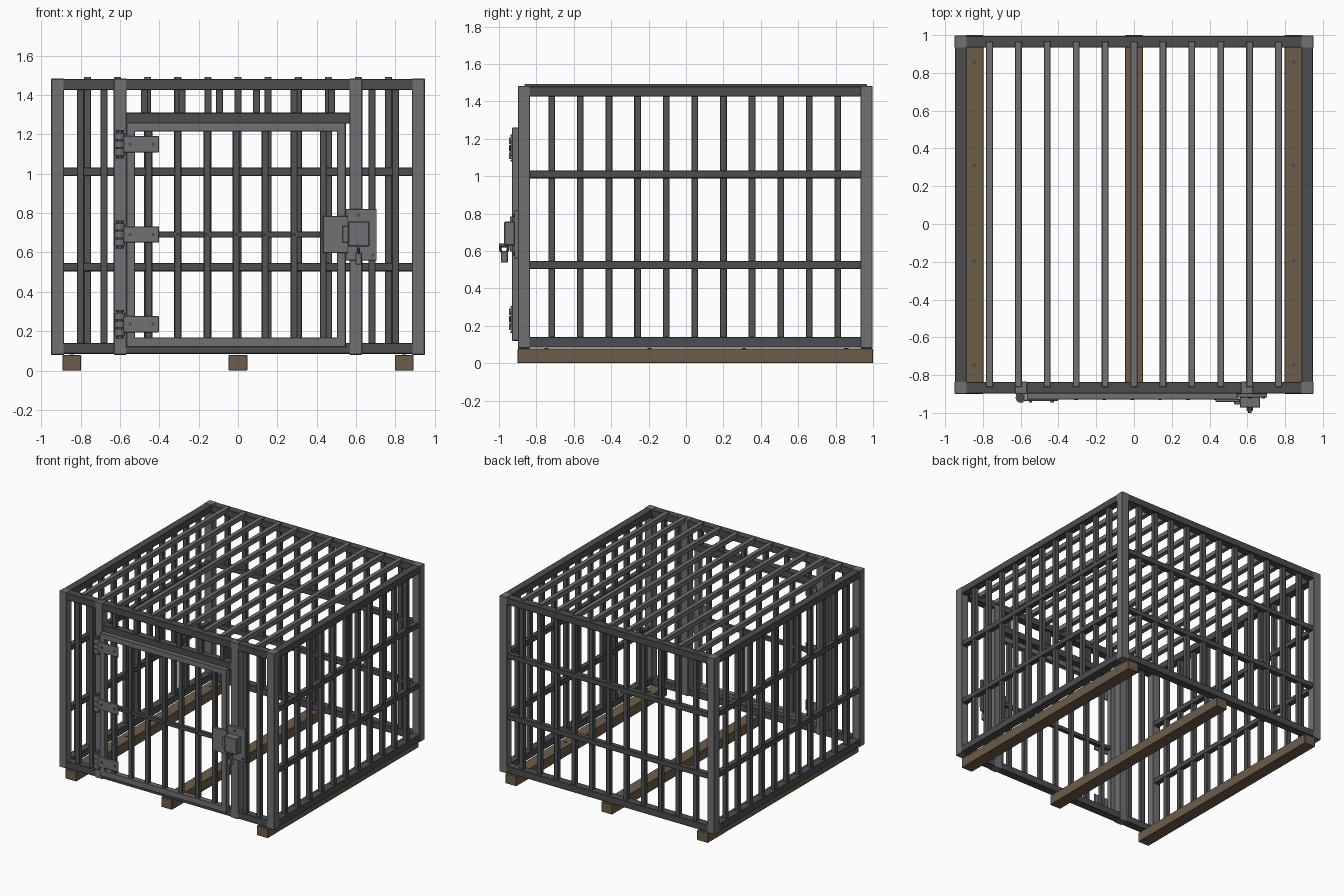
import bpy, bmesh
from math import pi, radians
from mathutils import Matrix

if "Cube" in bpy.data.objects:
    bpy.data.objects.remove(bpy.data.objects["Cube"])


def material(name, r, g, b):
    m = bpy.data.materials.new(name)
    m.diffuse_color = (r, g, b, 1)
    m.use_nodes = True
    m.node_tree.nodes["Principled BSDF"].inputs["Base Color"].default_value = m.diffuse_color
    return m


wood = material("wood", 0.155, 0.11, 0.067)
steel = material("steel", 0.165, 0.167, 0.178)
dark = material("dark_steel", 0.073, 0.074, 0.08)
bar = material("bar_steel", 0.088, 0.089, 0.096)


def finish(name, bm, bevel, mat):
    me = bpy.data.meshes.new(name)
    bmesh.ops.recalc_face_normals(bm, faces=bm.faces)
    bm.to_mesh(me)
    bm.free()
    ob = bpy.data.objects.new(name, me)
    bpy.context.collection.objects.link(ob)
    me.materials.append(mat)
    if bevel:
        m = ob.modifiers.new("bevel", 'BEVEL')
        m.width, m.segments, m.limit_method = bevel, 1, 'ANGLE'
    return ob


def boxes(name, items, mat=steel, bevel=0.003):
    """Each item: x0, x1, y0, y1, z0, z1."""
    bm = bmesh.new()
    for x0, x1, y0, y1, z0, z1 in items:
        mx = Matrix.Translation(((x0 + x1) / 2, (y0 + y1) / 2, (z0 + z1) / 2))
        mx = mx @ Matrix.Diagonal((x1 - x0, y1 - y0, z1 - z0, 1))
        bmesh.ops.create_cube(bm, size=1, matrix=mx)
    return finish(name, bm, bevel, mat)


def cyls(name, items, axis='Z', segs=16, mat=steel):
    """Each item: centre, radius, length."""
    bm = bmesh.new()
    rot = Matrix.Rotation(pi / 2, 4, 'X') if axis == 'Y' else Matrix()
    for c, r, h in items:
        bmesh.ops.create_cone(bm, cap_ends=True, segments=segs, radius1=r, radius2=r,
                              depth=h, matrix=Matrix.Translation(c) @ rot)
    for f in bm.faces:
        f.smooth = len(f.verts) == 4
    for e in bm.edges:
        e.smooth = all(len(f.verts) == 4 for f in e.link_faces)
    return finish(name, bm, 0, mat)


def vbar(x, y, z0, z1, w=0.036):
    h = w / 2
    return (x - h, x + h, y - h, y + h, z0, z1)


X, YF, YB = 0.917, -0.867, 0.965     # wall centre lines
H = 0.0325                           # half width of heavy tube
STEP = 0.153

# wooden skids
boxes("wood_skids", [(x - 0.048, x + 0.048, -0.9, 1.0, 0, 0.078) for x in (-0.845, 0, 0.845)], wood)
cyls("skid_bolts", [((x, y, 0.077), 0.011, 0.01) for x in (-0.845, 0.845)
                    for y in (0.857, 0.31, -0.196, -0.746)], segs=8, mat=dark)

# posts
boxes("corner_posts", [vbar(sx * X, y, 0.08, 1.483, 2 * H) for sx in (-1, 1) for y in (YF, YB)])
boxes("door_posts", [vbar(sx * 0.599, YF, 0.08, 1.483, 2 * H) for sx in (-1, 1)])

# heavy top and bottom rails
heavy = []
for z0, z1 in ((0.085, 0.14), (1.425, 1.481)):
    for y in (YF, YB):
        heavy.append((-X, X, y - 0.031, y + 0.031, z0, z1))
    for sx in (-X, X):
        heavy.append((sx - 0.031, sx + 0.031, YF, YB, z0, z1))
boxes("frame_rails", heavy, dark)
boxes("door_header", [(-0.58, 0.58, YF - 0.028, YF + 0.028, 1.255, 1.31)], dark)

# mid rails on sides and back
r = 0.021
mid = []
for z in (0.525, 1.01):
    for s in (-1, 1):
        mid.append((s * X - r, s * X + r, YF, YB, z - r, z + r))
    mid.append((-X, X, YB - r, YB + r, z - r, z + r))
boxes("mid_rails", mid, dark)

# vertical bars and roof bars
ks = range(-5, 6)
boxes("side_bars", [vbar(s * X, 0.047 + k * STEP, 0.13, 1.43) for s in (-1, 1) for k in ks], bar)
boxes("back_bars", [vbar(k * STEP, YB, 0.13, 1.43) for k in ks], bar)
boxes("front_bars", [vbar(s * x, YF, 0.13, 1.43) for s in (-1, 1) for x in (0.68, 0.80)], bar)
boxes("header_bars", [vbar(s * x, YF, 1.30, 1.43) for s in (-1, 1) for x in (0.095, 0.285, 0.475)], bar)
boxes("roof_bars", [(k * STEP - 0.018, k * STEP + 0.018, -0.863, 0.967, 1.453, 1.492) for k in ks])

# door
y0, y1 = -0.93, -0.888
boxes("door_frame", [(-0.568, -0.523, y0, y1, 0.12, 1.26), (0.503, 0.548, y0, y1, 0.12, 1.26),
                     (-0.53, 0.51, y0, y1, 1.215, 1.26), (-0.53, 0.51, y0, y1, 0.12, 0.168)])
dx = [-0.01 + 0.1475 * k for k in range(-3, 4)]
boxes("door_bars", [vbar(x, -0.908, 0.16, 1.22, 0.034) for x in dx], bar)
boxes("door_mid_bar", [(-0.53, 0.51, -0.924, -0.892, 0.675, 0.707)], dark)
cyls("door_rivets", [((x, -0.926, 0.691), 0.009, 0.014) for x in dx], 'Y', 8, dark)

# hinges
plates, knuckles, pins, bolts = [], [], [], []
for z in (1.15, 0.691, 0.235):
    plates.append((-0.585, -0.402, -0.937, -0.928, z - 0.041, z + 0.041))
    for d in (-0.038, 0.038):
        plates.append((-0.625, -0.575, -0.925, -0.897, z + d - 0.018, z + d + 0.018))
    for dz in (-0.04, 0, 0.04):
        knuckles.append(((-0.6, -0.92, z + dz), 0.027, 0.034))
    pins.append(((-0.6, -0.92, z), 0.012, 0.14))
    pins += [((-0.6, -0.92, z + d), 0.019, 0.01) for d in (-0.067, 0.067)]
    bolts += [((x, -0.939, z), 0.009, 0.01) for x in (-0.548, -0.432)]
boxes("hinge_plates", plates, steel, 0.002)
cyls("hinge_knuckles", knuckles)
cyls("hinge_pins", pins, mat=dark)
cyls("hinge_bolts", bolts, 'Y', 8, dark)

# lock
boxes("lock_back_plate", [(0.52, 0.705, -0.918, -0.897, 0.56, 0.82)], steel, 0.002)
boxes("lock_door_plate", [(0.432, 0.56, -0.942, -0.926, 0.597, 0.785)], steel, 0.002)
boxes("lock_box", [(0.56, 0.668, -0.972, -0.915, 0.63, 0.757)], steel, 0.004)
boxes("lock_bolt_bar", [(0.53, 0.6, -0.955, -0.925, 0.65, 0.735)])
cyls("lock_bolts", [((0.613, -0.919, 0.79), 0.009, 0.01),
                    ((0.685, -0.919, 0.585), 0.009, 0.01)], 'Y', 8, dark)

# padlock
bpy.ops.mesh.primitive_torus_add(location=(0.613, -0.972, 0.612), rotation=(0, pi / 2, 0),
                                 major_radius=0.021, minor_radius=0.007,
                                 major_segments=20, minor_segments=8)
shackle = bpy.context.object
shackle.name = "padlock_shackle"
shackle.data.materials.append(dark)
bpy.ops.object.shade_smooth_by_angle(angle=radians(40))
boxes("padlock_body", [(0.596, 0.63, -0.99, -0.952, 0.538, 0.6)], steel, 0.004)
cyls("padlock_staple", [((0.613, -0.972, 0.63), 0.01, 0.056)], 'Y', 10, dark)
